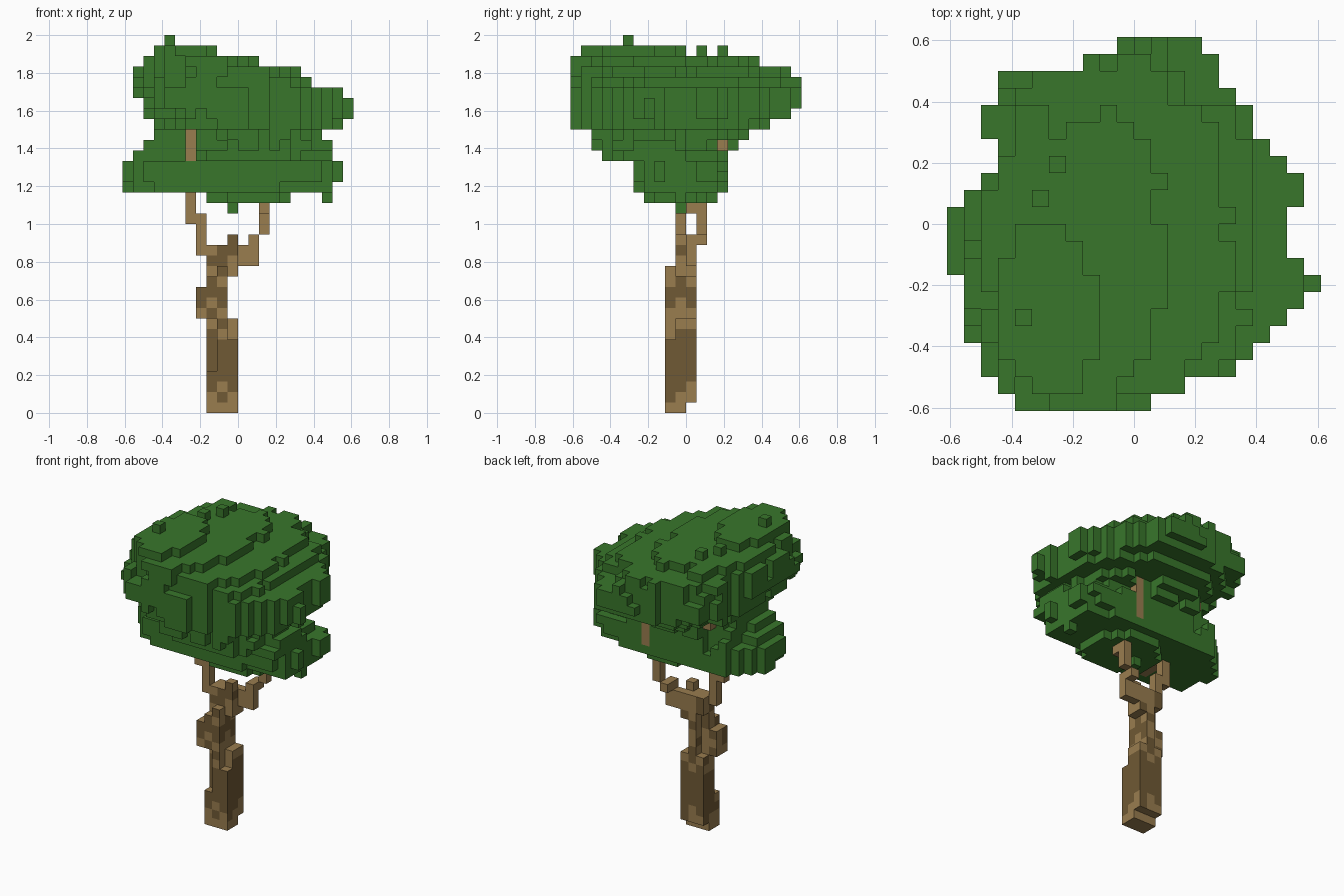
import bpy, bmesh, random
from mathutils import Vector, noise

random.seed(4)
old = bpy.data.objects.get("Cube")
if old:
    bpy.data.objects.remove(old, do_unlink=True)

CELL = 2 / 36          # edge length of one block
HALF = 11              # half the grid width, in blocks
SIDES = [Vector(d) for d in ((1, 0, 0), (-1, 0, 0), (0, 1, 0),
                             (0, -1, 0), (0, 0, 1), (0, 0, -1))]


def make_material(name, colour):
    mat = bpy.data.materials.new(name)
    mat.use_nodes = True
    mat.diffuse_color = (*colour, 1)
    shader = next(n for n in mat.node_tree.nodes if n.type == 'BSDF_PRINCIPLED')
    shader.inputs["Base Color"].default_value = (*colour, 1)
    shader.inputs["Roughness"].default_value = 1
    return mat


leaf_green = make_material("leaf green", (0.04, 0.18, 0.024))
light_bark = make_material("light bark", (0.32, 0.205, 0.078))
dark_bark = make_material("dark bark", (0.16, 0.1, 0.035))


def box(x0, x1, y0, y1, z0, z1):
    """Set of blocks filling inclusive ranges."""
    return {(x, y, z) for x in range(x0, x1 + 1)
            for y in range(y0, y1 + 1) for z in range(z0, z1 + 1)}


def neighbours(cell):
    return [tuple(int(c + d) for c, d in zip(cell, side)) for side in SIDES]


def build_blocks(name, cells, solid, materials, choose=None):
    """Make one mesh from the exposed faces of a set of blocks."""
    bm = bmesh.new()
    for cell in sorted(cells):
        centre = (Vector(cell) + Vector((0.5 - HALF, 0.5 - HALF, 0.5))) * CELL
        for side, other in zip(SIDES, neighbours(cell)):
            if other in solid:
                continue
            u = Vector((side.y, side.z, side.x))
            v = side.cross(u)
            corners = (-u - v, u - v, u + v, -u + v)
            face = bm.faces.new([bm.verts.new(centre + (side + c) * CELL / 2)
                                 for c in corners])
            if choose:
                face.material_index = choose(cell, side)
    bmesh.ops.remove_doubles(bm, verts=bm.verts, dist=CELL / 100)
    mesh = bpy.data.meshes.new(name)
    bm.to_mesh(mesh)
    bm.free()
    for mat in materials:
        mesh.materials.append(mat)
    obj = bpy.data.objects.new(name, mesh)
    bpy.context.collection.objects.link(obj)
    return obj


# Trunk: broad foot, narrower stem, side knot and fork
trunk = box(8, 10, 9, 10, 0, 0) | box(8, 10, 9, 11, 1, 8)
trunk -= box(8, 8, 9, 9, 4, 8) | box(10, 10, 9, 9, 7, 8)
trunk |= box(8, 9, 9, 11, 9, 12) | box(7, 7, 9, 10, 9, 11)
trunk |= box(8, 10, 10, 11, 13, 15) | box(9, 9, 9, 9, 13, 13)
trunk |= box(10, 10, 10, 10, 16, 16)
trunk -= box(8, 8, 11, 11, 9, 13)

# Branches: stepped limbs that run up into the crown
left_branch = box(11, 12, 11, 11, 14, 15) | box(12, 12, 12, 12, 16, 16)
left_branch |= box(12, 12, 11, 11, 16, 16) | box(13, 13, 12, 12, 17, 22)
left_branch |= box(13, 13, 13, 13, 22, 23) | box(13, 13, 14, 14, 22, 26)
left_branch |= box(13, 13, 11, 11, 19, 20)
right_branch = box(7, 7, 10, 10, 15, 18) | box(6, 6, 10, 10, 18, 21)
right_branch |= box(6, 6, 7, 9, 21, 23) | box(6, 6, 6, 6, 24, 26)
right_branch |= box(5, 5, 13, 14, 26, 26)
wood = trunk | left_branch | right_branch

# Crown outline seen from above: first and last x for each row of y
PLAN = list(zip(
    (3, 2, 2, 1, 1, 1, 1, 1, 0, 0, 0, 0, 1, 2, 3, 3, 2, 2, 3, 3, 8, 10),
    (12, 14, 17, 18, 19, 20, 21, 22, 21, 20, 20, 20,
     21, 21, 20, 19, 18, 18, 17, 16, 16, 15)))

# Crown layers from the bottom up: x start, x end, y start, y end, squareness
LAYERS = ((8, 16, 7, 14, 2), (0, 20, 6, 15, 3), (0, 21, 6, 15, 4),
          (0, 21, 6, 15, 4), (1, 20, 3, 15, 2.5), (2, 20, 2, 16, 2),
          (3, 19, 2, 17, 2), (3, 21, 0, 19, 2), (2, 22, 0, 21, 2.6),
          (2, 22, 0, 22, 5), (1, 21, 0, 22, 5), (1, 18, 0, 21, 2.6),
          (1, 17, 0, 21, 2), (2, 13, 0, 18, 1.8), (3, 9, 1, 11, 2))
FIRST_LAYER = 20


def inside(x, y, z, x0, x1, y0, y1, power):
    """Rounded layer with a lumpy edge."""
    px = abs(2 * x + 1 - x0 - x1) / (x1 - x0)
    py = abs(2 * y + 1 - y0 - y1) / (y1 - y0)
    if px > 1 or py > 1:
        return False
    lump = 0.35 * noise.noise(Vector((x, y, z)) * 0.4)
    return px ** power + py ** power < 1 + lump + random.uniform(-0.12, 0.14)


leaves = set()
for z, layer in enumerate(LAYERS, FIRST_LAYER):
    for y, (start, end) in enumerate(PLAN):
        leaves |= {(x, y, z) for x in range(start, end)
                   if inside(x, y, z, *layer)}

# Hollows that leave the branch tips showing
leaves -= box(0, 6, 0, 6, 24, 26)
leaves -= box(12, 14, 15, 17, 22, 26)
leaves -= box(14, 21, 14, 14, 25, 25)
leaves -= box(5, 5, 14, 18, 23, 25)

# Tidy stray blocks, roughen the top, then add single tufts
leaves = {c for c in leaves if sum(n in leaves for n in neighbours(c)) > 1}
tops = sorted(c for c in leaves if (c[0], c[1], c[2] + 1) not in leaves)
for x, y, z in tops:
    if random.random() < 0.1 and 22 < z < 31 and x < 17:
        leaves.add((x, y, z + 1))
leaves |= {(4, 5, 34), (4, 5, 35), (5, 12, 34), (6, 14, 34), (6, 6, 23),
           (19, 10, 20), (10, 10, 19), (21, 7, 28), (21, 7, 29)}
leaves |= box(14, 15, 14, 14, 24, 24)
leaves -= wood
solid = leaves | wood


def bark_colour(cell, side):
    """Dark bark on the sides of the stem, broken up higher and at the foot."""
    z = cell[2]
    if side.z or z == 0:
        return 0
    chance = 0.6 if z == 1 else 0.94 if z < 7 else 0.4
    return int(random.random() < chance)


build_blocks("trunk", trunk, solid, [light_bark, dark_bark], bark_colour)
build_blocks("left_branch", left_branch, solid, [light_bark])
build_blocks("right_branch", right_branch, solid, [light_bark])
build_blocks("leaf_crown", leaves, solid, [leaf_green])
